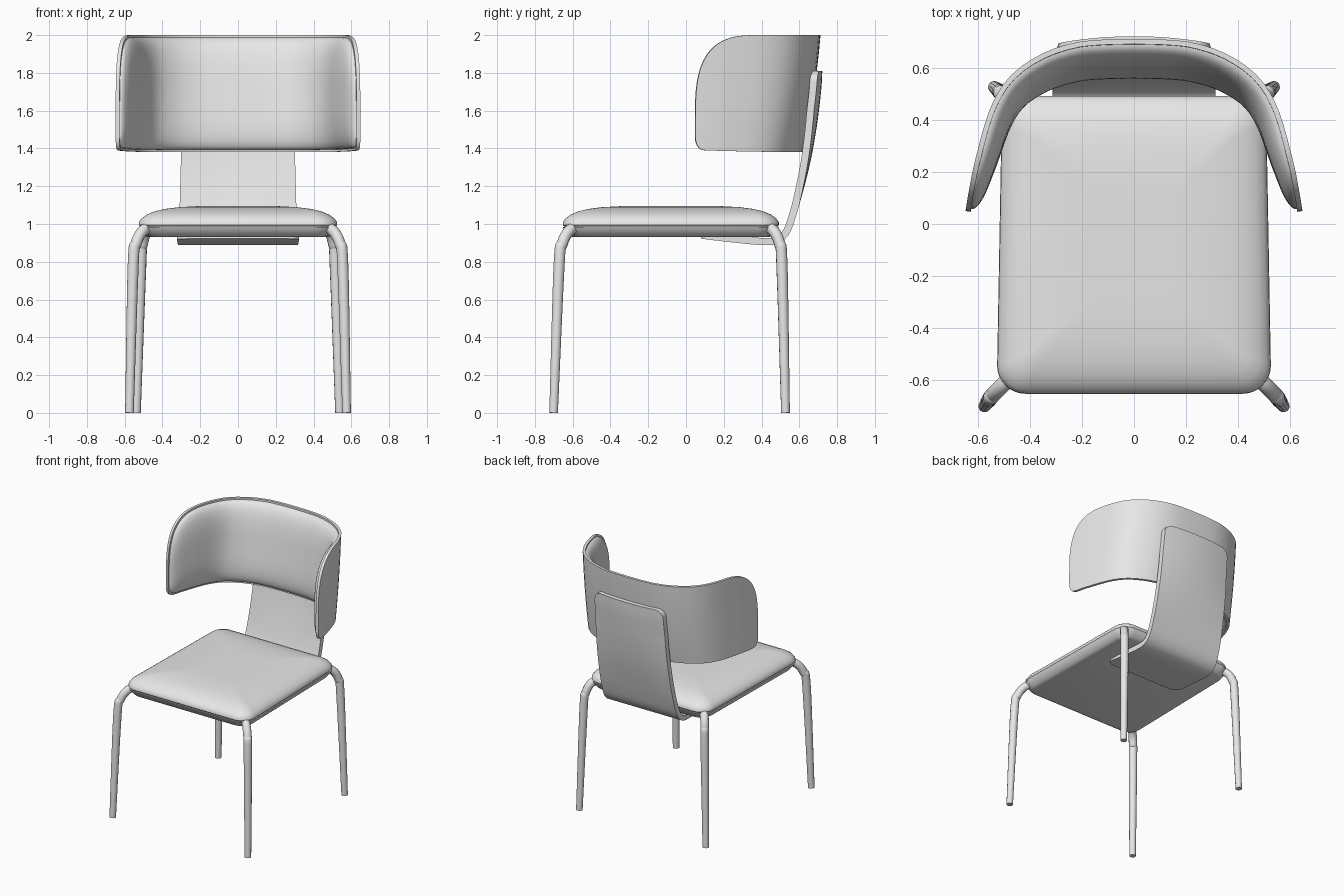
import bpy, bmesh, math
from mathutils import Vector

cube = bpy.data.objects.get("Cube")
if cube:
    bpy.data.objects.remove(cube, do_unlink=True)

grey = bpy.data.materials.new("light_grey")
grey.use_nodes = True
grey.diffuse_color = (0.8, 0.8, 0.8, 1)
grey.node_tree.nodes["Principled BSDF"].inputs["Base Color"].default_value = (0.8, 0.8, 0.8, 1)


def smooth(obj, angle=40):
    bpy.ops.object.select_all(action='DESELECT')
    obj.select_set(True)
    bpy.context.view_layer.objects.active = obj
    bpy.ops.object.shade_smooth_by_angle(angle=math.radians(angle))


def finish(name, bm):
    bmesh.ops.recalc_face_normals(bm, faces=bm.faces)
    mesh = bpy.data.meshes.new(name)
    bm.to_mesh(mesh)
    bm.free()
    mesh.materials.append(grey)
    obj = bpy.data.objects.new(name, mesh)
    bpy.context.collection.objects.link(obj)
    smooth(obj)
    return obj


def spline(points, steps=12):
    """Smooth path through the points, as a list of vectors."""
    p = [Vector(q) for q in points]
    p = [2 * p[0] - p[1]] + p + [2 * p[-1] - p[-2]]
    out = []
    for a, b, c, d in zip(p, p[1:], p[2:], p[3:]):
        for k in range(steps):
            t = k / steps
            out.append(0.5 * (2 * b + (c - a) * t + (2 * a - 5 * b + 4 * c - d) * t * t
                              + (3 * b - a - 3 * c + d) * t ** 3))
    return out + [p[-2]]


def path_at(path, f):
    """Point and tangent at fraction f of the length."""
    lens = [(b - a).length for a, b in zip(path, path[1:])]
    left = f * sum(lens)
    for i, n in enumerate(lens):
        if left <= n or i == len(lens) - 1:
            break
        left -= n
    a, b = path[i], path[i + 1]
    before, after = path[max(i - 1, 0)], path[min(i + 2, len(path) - 1)]
    k = min(left / lens[i], 1)
    tangent = (b - before).normalized().lerp((after - a).normalized(), k)
    return a.lerp(b, k), tangent.normalized()


def sheet(name, outer, inner):
    """Closed solid between two grids of points."""
    bm = bmesh.new()
    g, h = [[[bm.verts.new(p) for p in row] for row in grid] for grid in (outer, inner)]
    n, m = len(g), len(g[0])
    for i in range(n - 1):
        for j in range(m - 1):
            for q in (g, h):
                bm.faces.new((q[i][j], q[i + 1][j], q[i + 1][j + 1], q[i][j + 1]))
    rim = ([(i, 0) for i in range(n)] + [(n - 1, j) for j in range(1, m)]
           + [(i, m - 1) for i in range(n - 2, -1, -1)] + [(0, j) for j in range(m - 2, 0, -1)])
    for (a, b), (c, d) in zip(rim, rim[1:] + rim[:1]):
        bm.faces.new((g[a][b], g[c][d], h[c][d], h[a][b]))
    return finish(name, bm)


# Seat: stacked rounded rectangles, slightly narrower at the back
def seat_ring(inset, z):
    ring, r = [], max(0.11 - inset * 0.6, 0.03)
    hx, hy = 0.52 - inset - r, 0.575 - inset - r
    for q, (sx, sy) in enumerate(((1, 1), (-1, 1), (-1, -1), (1, -1))):
        for k in range(9):
            a = (q + k / 8) * math.pi / 2
            x, y = sx * hx + r * math.cos(a), sy * hy + r * math.sin(a) - 0.08
            ring.append((x * (1 - 0.035 * (y + 0.08)), y, z))
    return ring


def seat_part(name, profile):
    bm = bmesh.new()
    rings = [[bm.verts.new(p) for p in seat_ring(*s)] for s in profile]
    for lo, hi in zip(rings, rings[1:]):
        for k in range(len(lo)):
            j = (k + 1) % len(lo)
            bm.faces.new((lo[k], lo[j], hi[j], hi[k]))
    bm.faces.new(rings[0])
    bm.faces.new(rings[-1])
    finish(name, bm)


seat_part("seat_base", [(0.06, 0.93), (0.035, 0.937), (0.008, 0.972), (0.002, 0.985), (0.03, 0.986)])
seat_part("seat_cushion", [(0.012, 0.984), (0.003, 0.995), (0.004, 1.01), (0.018, 1.03), (0.045, 1.05),
                           (0.085, 1.067), (0.14, 1.08), (0.21, 1.089), (0.3, 1.094), (0.4, 1.095)])

# Legs: bent tapering tubes
def leg(name, points, side):
    path = spline([(side * x, y, z) for x, y, z in points])
    curve = bpy.data.curves.new(name, 'CURVE')
    curve.dimensions = '3D'
    curve.bevel_depth, curve.bevel_resolution, curve.use_fill_caps = 0.03, 4, True
    line = curve.splines.new('POLY')
    line.points.add(len(path) - 1)
    for pt, p in zip(line.points, path):
        pt.co = (*p, 1)
        pt.radius = 0.78 + 0.22 * min(p.z / 0.75, 1)
    curve.materials.append(grey)
    obj = bpy.data.objects.new(name, curve)
    bpy.context.collection.objects.link(obj)
    bpy.ops.object.select_all(action='DESELECT')
    obj.select_set(True)
    bpy.context.view_layer.objects.active = obj
    bpy.ops.object.convert(target='MESH')
    smooth(bpy.context.view_layer.objects.active)


front = [(0.46, -0.575, 0.985), (0.505, -0.62, 0.962), (0.54, -0.655, 0.895),
         (0.555, -0.672, 0.78), (0.575, -0.701, 0)]
back = [(0.445, 0.425, 0.985), (0.482, 0.465, 0.962), (0.506, 0.496, 0.895),
        (0.515, 0.508, 0.78), (0.538, 0.527, 0)]
for side, label in ((1, "left"), (-1, "right")):
    leg("front_leg_" + label, front, side)
    leg("back_leg_" + label, back, side)

# Backrest: wraparound shell with a bulging pad inside
plan = spline([(0, 0.712, 0), (0.12, 0.709, 0), (0.23, 0.697, 0), (0.36, 0.652, 0), (0.48, 0.565, 0),
               (0.555, 0.44, 0), (0.61, 0.25, 0), (0.635, 0.13, 0), (0.648, 0.05, 0)])
length = sum((b - a).length for a, b in zip(plan, plan[1:]))


def corner(d, a, b, n):
    """Height lost at distance d from the wing tip."""
    return 0 if d >= a else b * (1 - (1 - (1 - d / a) ** n) ** (1 / n))


def backrest_grid(inset, offset, bulge, nu=64, nv=24):
    grid = []
    for i in range(nu + 1):
        u = math.sin((i / nu * 2 - 1) * math.pi / 2)
        p, t = path_at(plan, abs(u) * (1 - inset / length))
        normal = Vector((t.y, -t.x, 0))
        d = length * (1 - abs(u))
        top = 2 - inset - corner(d, 0.35, 0.45, 3)
        low = 1.38 + inset + 0.012 * abs(u) ** 3 + corner(d, 0.06, 0.07, 2.2)
        row = []
        for j in range(nv + 1):
            w = math.sin((j / nv * 2 - 1) * math.pi / 2)
            z = low + (top - low) * (w + 1) / 2
            swell = math.sqrt(max(0, (1 - abs(w) ** 3) * (1 - abs(u) ** 6)))
            q = p + normal * (offset + bulge * swell)
            h = (2 - z) / 0.62
            q.y -= (0.05 * h + 0.045 * h * h) * max(0, (p.y - 0.05) / 0.66)
            row.append((math.copysign(q.x, u) if abs(u) > 1e-6 else 0, q.y, z))
        grid.append(row)
    return grid


sheet("backrest_shell", backrest_grid(0, 0, 0), backrest_grid(0, 0.02, 0))
sheet("backrest_pad", backrest_grid(0.012, 0.01, 0), backrest_grid(0.012, 0.021, 0.072))

# Spine: bent plate from under the seat up the back of the shell
spine = spline([(0, 0.08, 0.922), (0, 0.25, 0.902), (0, 0.41, 0.888), (0, 0.49, 0.897), (0, 0.545, 0.945),
                (0, 0.585, 1.05), (0, 0.65, 1.29), (0, 0.69, 1.5), (0, 0.715, 1.7), (0, 0.722, 1.81)])
span = sum((b - a).length for a, b in zip(spine, spine[1:]))


def spine_grid(offset, n=60, m=12):
    grid = []
    for i in range(n + 1):
        f = (1 - math.cos(math.pi * i / n)) / 2
        p, t = path_at(spine, f)
        p = p + Vector((0, -t.z, t.y)) * offset
        half = 0.325 - 0.035 * f - corner(span * min(f, 1 - f), 0.06, 0.06, 2)
        bend = 0.3 * min(max((p.z - 1.1) / 0.5, 0), 1)
        xs = [half * (2 * j / m - 1) for j in range(m + 1)]
        grid.append([(x, p.y - bend * x * x, p.z) for x in xs])
    return grid


sheet("spine_plate", spine_grid(0), spine_grid(0.038))
